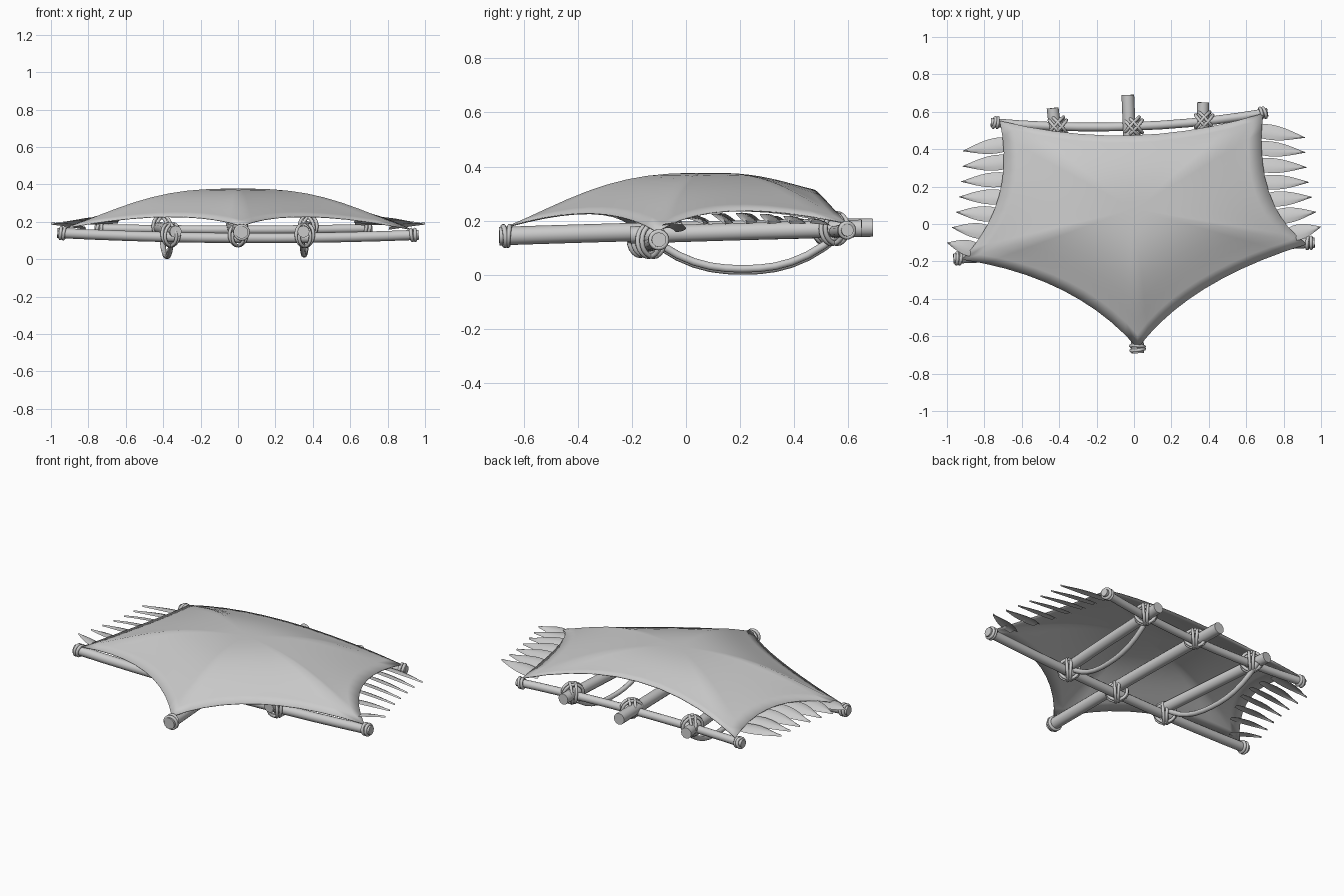
import bpy, bmesh, math, random
from mathutils import Vector as V

random.seed(4)
cube = bpy.data.objects.get("Cube")
if cube:
    bpy.data.objects.remove(cube)

grey = bpy.data.materials.new("pale_grey")
grey.use_nodes = True
grey.diffuse_color = (0.6, 0.6, 0.6, 1)
grey.node_tree.nodes["Principled BSDF"].inputs["Base Color"].default_value = grey.diffuse_color


def finish(ob, angle=50):
    """Link, colour and smooth an object."""
    bpy.context.collection.objects.link(ob)
    ob.data.materials.append(grey)
    bpy.ops.object.select_all(action='DESELECT')
    ob.select_set(True)
    bpy.context.view_layer.objects.active = ob
    if ob.type == 'CURVE':
        bpy.ops.object.convert(target='MESH')
    bpy.ops.object.shade_smooth_by_angle(angle=math.radians(angle))
    return ob


def tube(name, paths, radius, closed=False, res=4):
    """Round bars swept along one or more point paths."""
    cu = bpy.data.curves.new(name, 'CURVE')
    cu.dimensions = '3D'
    cu.bevel_depth = radius
    cu.bevel_resolution = res
    cu.use_fill_caps = not closed
    for pts in paths:
        sp = cu.splines.new('POLY')
        sp.points.add(len(pts) - 1)
        for p, co in zip(sp.points, pts):
            p.co = (*co, 1)
        sp.use_cyclic_u = closed
    return finish(bpy.data.objects.new(name, cu))


def through(a, m, b, t):
    """Quadratic arc from a to b passing through m at its middle."""
    a, m, b = V(a), V(m), V(b)
    c = 2 * m - (a + b) / 2
    return a * (1 - t) ** 2 + c * 2 * t * (1 - t) + b * t * t


def arc(a, m, b, n=10):
    return [through(a, m, b, i / n) for i in range(n + 1)]


def loop(centre, u, w, n=20):
    """Closed oval spanned by the half axes u and w."""
    return [V(centre) + V(u) * math.cos(k * math.tau / n) + V(w) * math.sin(k * math.tau / n)
            for k in range(n)]


# Frame poles
front = ((-0.965, -0.185, 0.14), (0, -0.145, 0.113), (0.965, -0.1, 0.13))
rear = ((-0.765, 0.543, 0.165), (0, 0.522, 0.157), (0.715, 0.597, 0.165))
keel = ((0.02, -0.69, 0.143), (-0.005, 0, 0.163), (-0.033, 0.69, 0.175))
side_r = ((-0.333, -0.215, 0.147), (-0.385, 0.2, 0.16), (-0.435, 0.62, 0.17))
side_l = ((0.35, -0.205, 0.147), (0.36, 0.2, 0.16), (0.37, 0.65, 0.172))
for name, pole, r in (("front_cross_pole", front, 0.027), ("rear_cross_pole", rear, 0.023),
                      ("keel_pole", keel, 0.034), ("right_side_pole", side_r, 0.032),
                      ("left_side_pole", side_l, 0.032)):
    tube(name, [arc(*pole)], r)

# Hanging hand bars below the side poles
for name, x, slant, lift in (("right_hand_bar", -0.38, -0.03, 0), ("left_hand_bar", 0.354, 0.015, 0.008)):
    pts = []
    for i in range(13):
        u = i / 6 - 1
        pts.append((x + slant * u, 0.21 + 0.36 * u, 0.0145 + lift + 0.135 * abs(u) ** 2.4))
    tube(name, [pts], 0.0145, res=3)

# Crossed rope lashings where the poles meet
for name, cross, height in (("front_lashing", front, 0.059), ("rear_lashing", rear, 0.056)):
    wraps = []
    for x in (-0.36 if cross is front else -0.425, 0 if cross is front else -0.027, 0.357):
        t = (x - cross[0][0]) / (cross[2][0] - cross[0][0])
        c = through(*cross, t) + V((0, 0, 0.012))
        h = height - (0.006 if abs(x) < 0.1 else 0)
        for s in (-1, 1):
            for off in (-0.008, 0.008):
                wraps.append(loop(c + V((off, -s * off, 0)), (0.038, s * 0.042, 0),
                                  (off * 0.6, 0, h)))
    tube(name, wraps, 0.009, True, 2)

# Rope bindings round the pole ends
bands = []
for pole, ends, r in ((front, (0, 2), 0.03), (rear, (0, 2), 0.026), (keel, (0,), 0.036)):
    for e in ends:
        inward = (V(pole[1]) - V(pole[e])).normalized()
        across = inward.cross(V((0, 0, 1))).normalized()
        for d in (0.018, 0.036):
            lean = inward * random.uniform(-0.006, 0.006)
            bands.append(loop(V(pole[e]) + inward * d, across * r + lean, V((0, 0, r)) - lean))
tube("end_bindings", bands, 0.009, True, 2)

# Stretched hide canopy: rings shrinking from the scalloped rim to the crown
tip, fl, fr = (0.02, -0.665, 0.178), (0.925, -0.108, 0.16), (-0.92, -0.19, 0.168)
bl, br = (0.69, 0.592, 0.192), (-0.718, 0.552, 0.192)
left_edge = (fl, (0.722, 0.17, 0.238), bl)
right_edge = (br, (-0.722, 0.15, 0.238), fr)
edges = ((tip, (0.38, -0.345, 0.228), fl), left_edge, (bl, (-0.01, 0.474, 0.315), br),
         right_edge, (fr, (-0.38, -0.355, 0.228), tip))
rim = [through(*e, i / 10) for e in edges for i in range(10)]
crown, steps = V((0, 0.08, 0.377)), 10
bm = bmesh.new()
rings = []
for k in range(1, steps + 1):
    r = k / steps
    ring = []
    for p in rim:
        q = crown.lerp(p, r)
        q.z = crown.z + (p.z - crown.z) * r ** 3 * (2.5 - 1.5 * r)
        ring.append(bm.verts.new(q))
    rings.append(ring)
top = bm.verts.new(crown)
n = len(rim)
for i in range(n):
    j = (i + 1) % n
    bm.faces.new((top, rings[0][i], rings[0][j]))
    for a, b in zip(rings, rings[1:]):
        bm.faces.new((a[i], b[i], b[j], a[j]))
me = bpy.data.meshes.new("hide_canopy")
bm.to_mesh(me)
bm.free()
canopy = finish(bpy.data.objects.new("hide_canopy", me), 60)
mod = canopy.modifiers.new("thickness", 'SOLIDIFY')
mod.thickness = 0.004


# Feather fringes along both sides
def feather(bm, root, end, twist):
    """Cupped, slightly twisted leaf from root to end."""
    root, end = V(root), V(end)
    up = V((0, 0, 1))
    axis = (end - root).normalized()
    flat = axis.cross(up).normalized()
    if flat.y < 0:
        flat.negate()
    wide = flat * math.cos(twist) + up * math.sin(twist)
    rows = []
    for i in range(9):
        t = i / 8
        w = 0.043 * math.sin(math.pi * (0.15 + 0.85 * t) ** 0.85) if i < 8 else 0.001
        c = root.lerp(end, t) + up * 0.006 * math.sin(math.pi * t)
        rows.append([bm.verts.new(c + wide * w * s + up * 0.01 * (1 - s * s))
                     for s in (-1, -0.5, 0, 0.5, 1)])
    for a, b in zip(rows, rows[1:]):
        for k in range(4):
            bm.faces.new((a[k], a[k + 1], b[k + 1], b[k]))


for name, sign, edge, first, last in (("left_feathers", 1, left_edge, 0.462, -0.015),
                                      ("right_feathers", -1, right_edge, 0.39, -0.1)):
    bm = bmesh.new()
    count = 7
    for i in range(count):
        f = i / (count - 1)
        tip_y = first + (last - first) * f
        root_y = tip_y + 0.045 - 0.09 * f
        rim_pt = min((through(*edge, k / 40) for k in range(41)), key=lambda p: abs(p.y - root_y))
        root = (rim_pt.x - sign * 0.06, root_y, rim_pt.z - 0.022)
        end = (sign * (0.915 + 0.085 * f ** 2), tip_y, 0.19 - 0.005 * f)
        feather(bm, root, end, -0.3 + random.uniform(-0.1, 0.1))
    me = bpy.data.meshes.new(name)
    bm.to_mesh(me)
    bm.free()
    finish(bpy.data.objects.new(name, me), 60)
